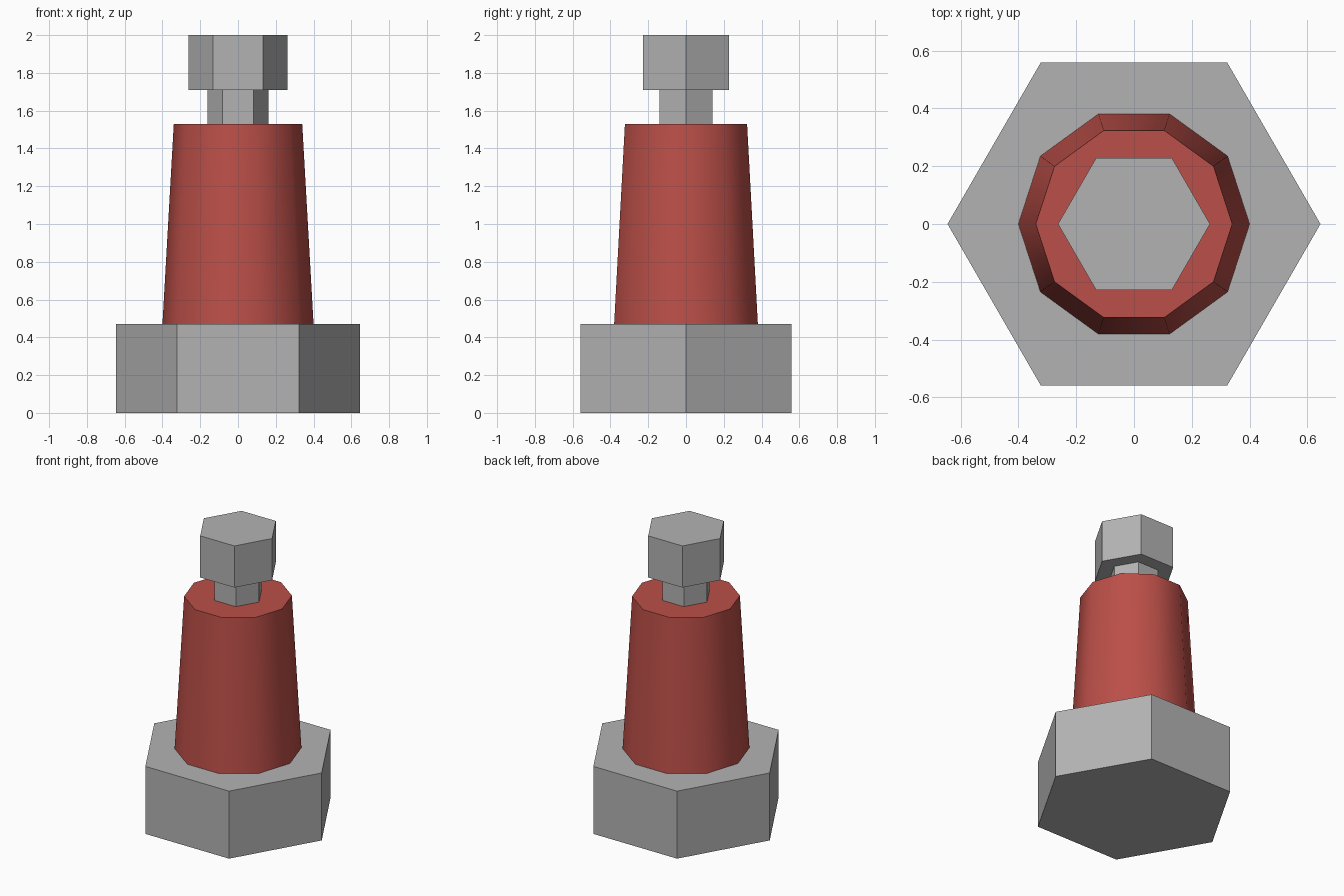
import bpy, bmesh, math

if "Cube" in bpy.data.objects:
    bpy.data.objects.remove(bpy.data.objects["Cube"])


def material(name, rgb):
    m = bpy.data.materials.new(name)
    m.diffuse_color = (*rgb, 1)
    m.use_nodes = True
    m.node_tree.nodes["Principled BSDF"].inputs["Base Color"].default_value = m.diffuse_color
    return m


def prism(name, sides, r_low, r_high, z_low, z_high, mat, smooth=False):
    """Capped, optionally tapered prism with corners on the x axis."""
    bm = bmesh.new()
    rings = []
    for r, z in ((r_low, z_low), (r_high, z_high)):
        rings.append([bm.verts.new((r * math.cos(math.tau * i / sides),
                                    r * math.sin(math.tau * i / sides), z))
                      for i in range(sides)])
    low, high = rings
    bm.faces.new(low[::-1])
    bm.faces.new(high)
    for i in range(sides):
        j = (i + 1) % sides
        bm.faces.new((low[i], low[j], high[j], high[i]))
    mesh = bpy.data.meshes.new(name)
    bm.to_mesh(mesh)
    bm.free()
    mesh.materials.append(mat)
    obj = bpy.data.objects.new(name, mesh)
    bpy.context.collection.objects.link(obj)
    if smooth:
        bpy.ops.object.select_all(action='DESELECT')
        obj.select_set(True)
        bpy.context.view_layer.objects.active = obj
        bpy.ops.object.shade_smooth_by_angle(angle=math.radians(50))
    return obj


grey = material("grey_metal", (0.45, 0.45, 0.45))
red = material("red_paint", (0.50, 0.078, 0.065))

# Hexagonal foot
prism("base", 6, 0.645, 0.645, 0.0, 0.47, grey)
# Tapered ten-sided barrel, smooth around its side
prism("body", 10, 0.40, 0.34, 0.47, 1.53, red, smooth=True)
# Hexagonal stem and cap
prism("neck", 6, 0.162, 0.162, 1.53, 1.71, grey)
prism("cap", 6, 0.263, 0.263, 1.71, 2.0, grey)
